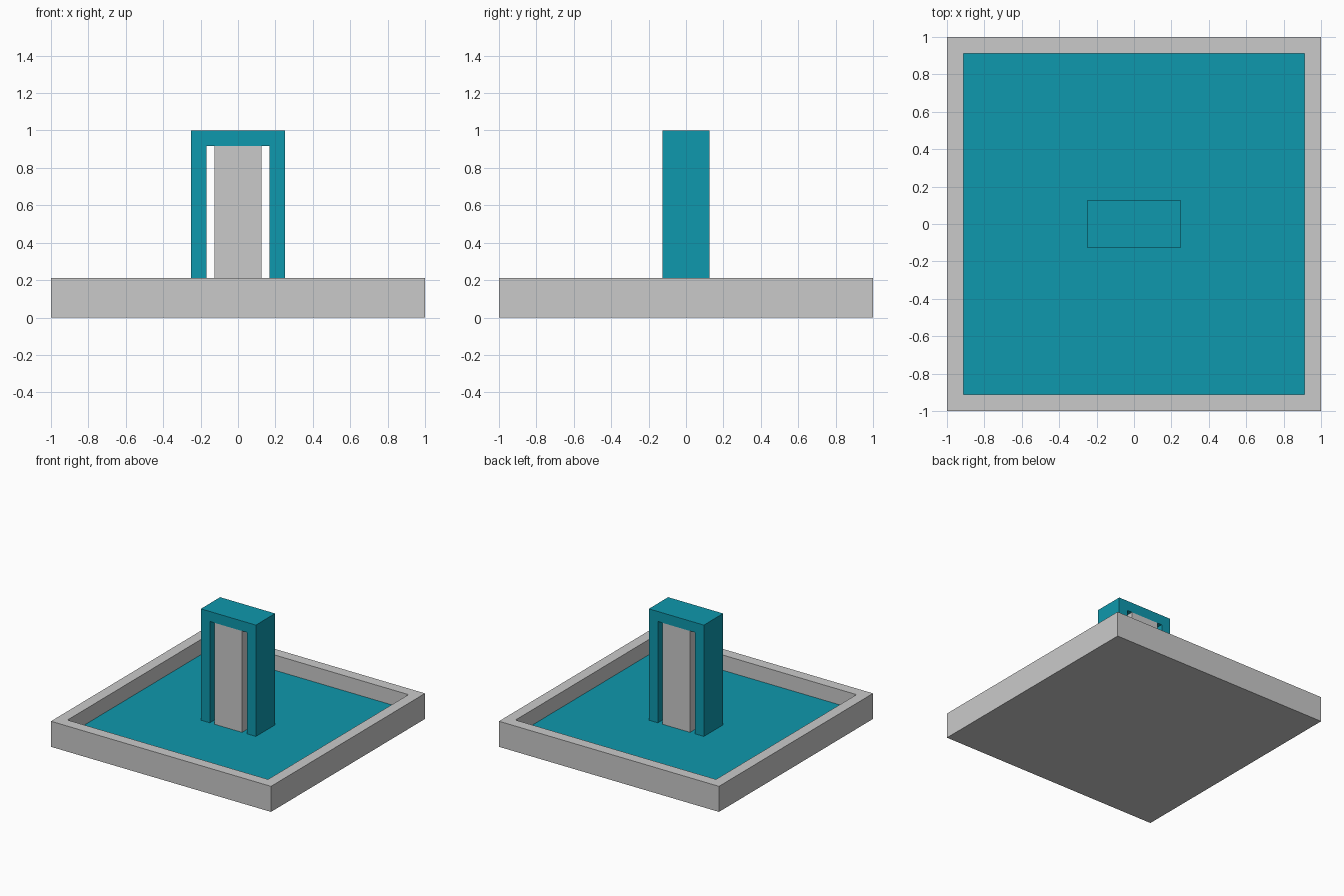
import bpy, bmesh

if "Cube" in bpy.data.objects:
    bpy.data.objects.remove(bpy.data.objects["Cube"])

RIM, FLOOR = 0.21, 0.085      # basin rim and water heights
INNER = 0.875                 # half width of the water


def material(name, rgb):
    m = bpy.data.materials.new(name)
    m.diffuse_color = (*rgb, 1)
    m.use_nodes = True
    m.node_tree.nodes["Principled BSDF"].inputs["Base Color"].default_value = m.diffuse_color
    return m


stone = material("light grey stone", (0.59, 0.59, 0.59))
teal = material("teal", (0.0045, 0.314, 0.418))


def add_object(name, bm, mats):
    bmesh.ops.recalc_face_normals(bm, faces=bm.faces)
    mesh = bpy.data.meshes.new(name)
    bm.to_mesh(mesh)
    bm.free()
    for m in mats:
        mesh.materials.append(m)
    obj = bpy.data.objects.new(name, mesh)
    bpy.context.collection.objects.link(obj)
    return obj


def extruded_profile(name, points, half_depth, mat):
    """Extrude an x/z outline through y, centred on y = 0."""
    bm = bmesh.new()
    face = bm.faces.new([bm.verts.new((x, -half_depth, z)) for x, z in points])
    out = bmesh.ops.extrude_face_region(bm, geom=[face], use_keep_orig=True)
    verts = [v for v in out["geom"] if isinstance(v, bmesh.types.BMVert)]
    bmesh.ops.translate(bm, verts=verts, vec=(0, 2 * half_depth, 0))
    return add_object(name, bm, [mat])


# Basin: a slab whose top is inset and sunk, the sunken face is the water
bm = bmesh.new()
bmesh.ops.create_cube(bm, size=1)
for v in bm.verts:
    v.co = (v.co.x * 2, v.co.y * 2, (v.co.z + 0.5) * RIM)
top = max(bm.faces, key=lambda f: f.calc_center_median().z)
bmesh.ops.inset_region(bm, faces=[top], thickness=1 - INNER)
out = bmesh.ops.extrude_face_region(bm, geom=[top])
verts = [v for v in out["geom"] if isinstance(v, bmesh.types.BMVert)]
bmesh.ops.translate(bm, verts=verts, vec=(0, 0, FLOOR - RIM))
if top.is_valid:
    bm.faces.remove(top)
for f in bm.faces:
    c = f.calc_center_median()
    if abs(c.x) < 0.01 and abs(c.y) < 0.01 and abs(c.z - FLOOR) < 0.01:
        f.material_index = 1
add_object("basin", bm, [stone, teal])

# Arch: square upside-down U standing on the water
half = [(0.25, FLOOR), (0.25, 1.0)]
inner = [(0.168, 0.918), (0.168, FLOOR)]
outline = half + [(-x, z) for x, z in reversed(half)]
outline += [(-x, z) for x, z in reversed(inner)] + inner
extruded_profile("arch", outline, 0.125, teal)

# Pillar: fills the arch to its lintel, with a gap on both sides
extruded_profile("pillar", [(-0.125, FLOOR), (0.125, FLOOR), (0.125, 0.918), (-0.125, 0.918)],
                 0.125, stone)
